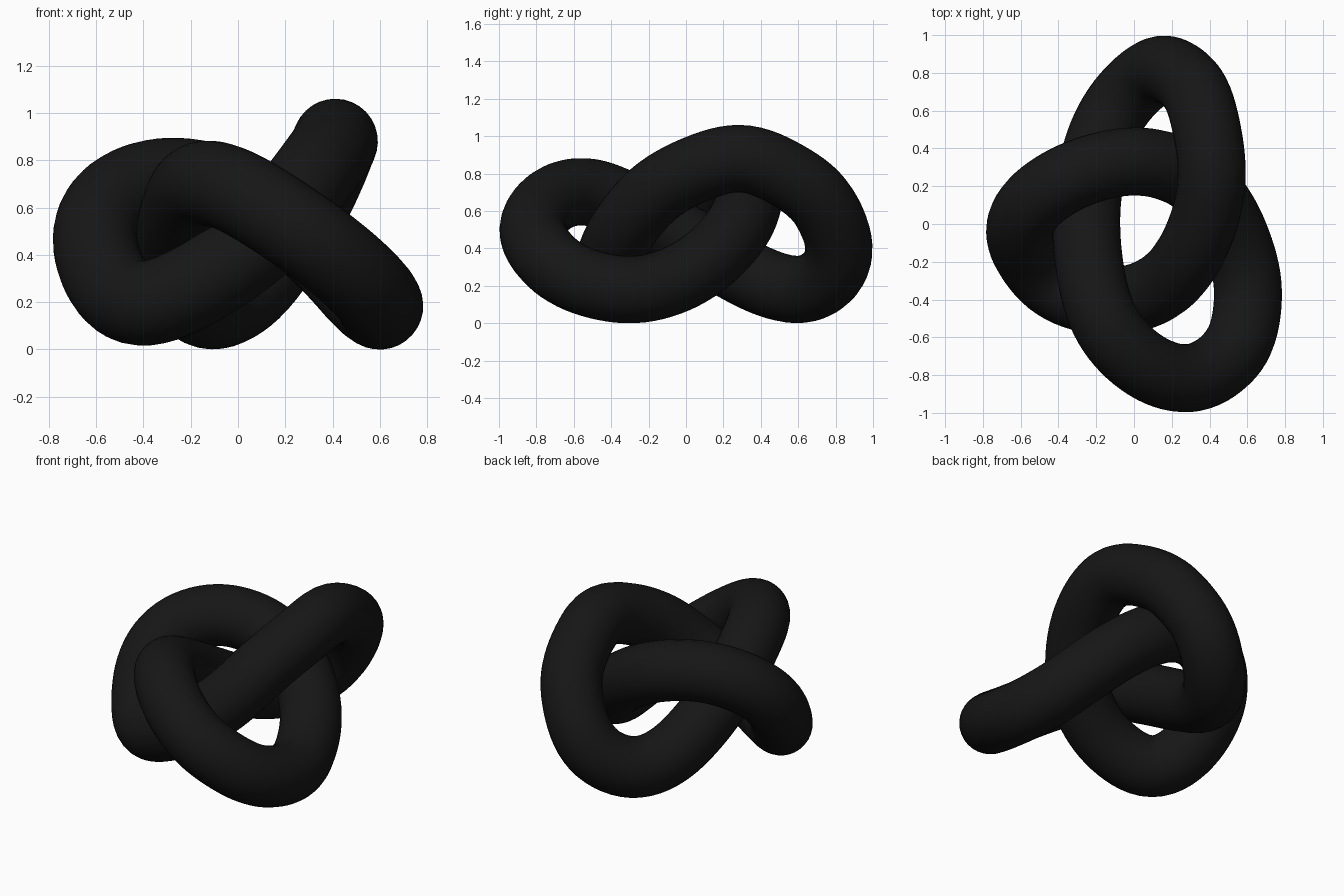
import bpy
from mathutils import Vector

if "Cube" in bpy.data.objects:
    bpy.data.objects.remove(bpy.data.objects["Cube"])

RADIUS = 0.18

# Centre line of the closed knot, three lobes in order
path = [Vector(p) for p in (
    (0.16, 0.825, 0.41), (0.26, 0.77, 0.57), (0.34, 0.66, 0.72), (0.405, 0.34, 0.885),
    (0.39, 0.1, 0.845), (0.29, -0.16, 0.71), (0.13, -0.34, 0.50), (-0.12, -0.415, 0.31),
    (-0.40, -0.35, 0.185), (-0.55, -0.2, 0.27), (-0.617, -0.03, 0.48), (-0.53, 0.13, 0.645),
    (-0.30, 0.27, 0.722), (0.0, 0.335, 0.66), (0.26, 0.27, 0.50), (0.43, 0.12, 0.34),
    (0.53, -0.07, 0.225), (0.60, -0.32, 0.175), (0.56, -0.62, 0.25), (0.41, -0.78, 0.39),
    (0.26, -0.825, 0.50), (0.08, -0.77, 0.62), (-0.08, -0.64, 0.70), (-0.19, -0.46, 0.695),
    (-0.25, -0.17, 0.55), (-0.26, 0.05, 0.42), (-0.24, 0.24, 0.31), (-0.19, 0.44, 0.21),
    (-0.09, 0.635, 0.175), (0.06, 0.785, 0.27))]

# Evenly spaced samples along the loop, lightly smoothed
n = len(path)
dense = []
for i in range(n):
    a, b, c, d = (path[(i + k) % n] for k in (-1, 0, 1, 2))
    for s in range(20):
        t = s / 20
        dense.append(0.5 * (2 * b + (c - a) * t + (2 * a - 5 * b + 4 * c - d) * t * t
                            + (3 * b - a - 3 * c + d) * t ** 3))
lengths = [(dense[(i + 1) % len(dense)] - p).length for i, p in enumerate(dense)]
COUNT = 200
step = sum(lengths) / COUNT
points, travelled = [], 0.0
for p, seg, q in zip(dense, lengths, dense[1:] + dense[:1]):
    while len(points) < COUNT and len(points) * step < travelled + seg:
        points.append(p.lerp(q, (len(points) * step - travelled) / seg))
    travelled += seg
for _ in range(8):
    m = len(points)
    points = [(points[i - 1] + 2 * points[i] + points[(i + 1) % m]) / 4 for i in range(m)]

# Round tube swept along the loop
curve = bpy.data.curves.new("knot_tube", 'CURVE')
curve.dimensions = '3D'
curve.bevel_depth = RADIUS
curve.bevel_resolution = 14
spline = curve.splines.new('POLY')
spline.points.add(len(points) - 1)
for sp, p in zip(spline.points, points):
    sp.co = (*p, 1)
spline.use_cyclic_u = True
spline.use_smooth = True
knot = bpy.data.objects.new("knot_tube", curve)
bpy.context.collection.objects.link(knot)
bpy.context.view_layer.objects.active = knot
knot.select_set(True)
bpy.ops.object.convert(target='MESH')
knot = bpy.context.object
knot.name = "knot_tube"
bpy.ops.object.shade_smooth()

# Centre on x and y, stand on the ground
verts = knot.data.vertices
lo = [min(v.co[k] for v in verts) for k in range(3)]
hi = [max(v.co[k] for v in verts) for k in range(3)]
shift = Vector((-(lo[0] + hi[0]) / 2, -(lo[1] + hi[1]) / 2, -lo[2]))
for v in verts:
    v.co += shift

# Black finish
black = bpy.data.materials.new("black")
black.diffuse_color = (0.008, 0.008, 0.008, 1)
black.use_nodes = True
black.node_tree.nodes["Principled BSDF"].inputs["Base Color"].default_value = black.diffuse_color
knot.data.materials.clear()
knot.data.materials.append(black)
